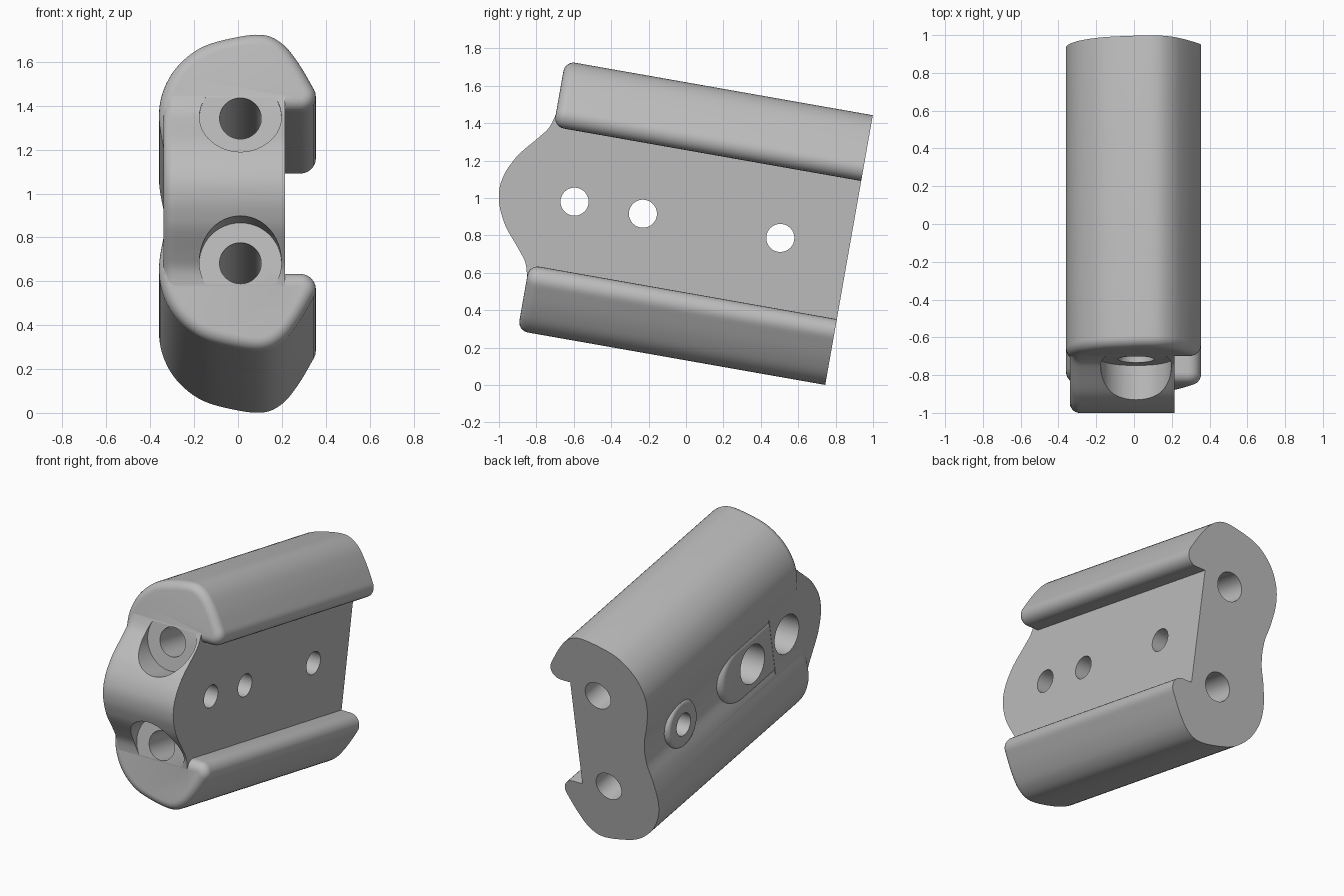
import bpy, bmesh, math
from mathutils import Vector, Matrix

cube = bpy.data.objects.get("Cube")
if cube:
    bpy.data.objects.remove(cube, do_unlink=True)

FRONT, BACK, WALL = -0.937, 0.733, 0.214
TILT, MID = math.radians(-10), 0.862

steel = bpy.data.materials.new("plain_grey")
steel.use_nodes = True
grey = (0.5, 0.5, 0.5, 1)
steel.diffuse_color = grey
steel.node_tree.nodes["Principled BSDF"].inputs["Base Color"].default_value = grey


def smooth_path(pts, steps=5):
    """Catmull-Rom curve through the points."""
    p = [Vector(q) for q in [pts[0], *pts, pts[-1]]]
    out = []
    for a, b, c, d in zip(p, p[1:], p[2:], p[3:]):
        for i in range(steps):
            t = i / steps
            out.append(0.5 * (2 * b + (c - a) * t + (2 * a - 5 * b + 4 * c - d) * t * t
                              + (3 * b - a - 3 * c + d) * t ** 3))
    return out + [p[-1]]


def arc(x, y, r, first, last, n):
    """Points on a circle between two angles in degrees."""
    angles = [math.radians(first + (last - first) * i / n) for i in range(n + 1)]
    return [Vector((x + r * math.cos(a), y + r * math.sin(a))) for a in angles]


def circle(x, y, r):
    return arc(x, y, r, 0, 360, 48)[:-1]


def normals(pts):
    """Outward normals of a closed outline."""
    n = len(pts)
    area = sum(pts[i - 1].cross(pts[i]) for i in range(n))
    side = 1 if area > 0 else -1
    res = []
    for i in range(n):
        t = (pts[(i + 1) % n] - pts[i - 1]).normalized()
        res.append(Vector((t.y, -t.x)) * side)
    return res


def loft(name, outline, place, start, end, radius=0.0, norms=None):
    """Extrude an outline, rounding the rim at its start."""
    norms = norms or normals(outline)
    levels = [(start, 0), (end, 0)]
    if radius:
        rim = [math.pi / 2 * i / 6 for i in range(7)]
        levels = [(start + radius * (1 - math.sin(a)),
                   radius * (1 - math.cos(a))) for a in reversed(rim)] + [(end, 0)]
    bm = bmesh.new()
    rings = [[bm.verts.new(place(p - n * inset, d)) for p, n in zip(outline, norms)]
             for d, inset in levels]
    for r, s in zip(rings, rings[1:]):
        for i in range(len(r)):
            bm.faces.new((r[i - 1], r[i], s[i], s[i - 1]))
    bm.faces.new(rings[0])
    bm.faces.new(rings[-1])
    bmesh.ops.recalc_face_normals(bm, faces=bm.faces)
    mesh = bpy.data.meshes.new(name)
    bm.to_mesh(mesh)
    bm.free()
    mesh.materials.append(steel)
    obj = bpy.data.objects.new(name, mesh)
    bpy.context.collection.objects.link(obj)
    return obj


def along_length(p, d):
    return (p.x, d, p.y)


def across(p, d):
    return (d, p.x, p.y)


def combine(target, other, operation):
    bpy.ops.object.select_all(action='DESELECT')
    bpy.context.view_layer.objects.active = target
    target.select_set(True)
    mod = target.modifiers.new("join_or_cut", 'BOOLEAN')
    mod.operation, mod.object, mod.solver = operation, other, 'EXACT'
    bpy.ops.object.modifier_apply(modifier=mod.name)
    bpy.data.objects.remove(other, do_unlink=True)


# Main rail: two round lobes with lips and an open channel
lip = arc(0.285, -0.445, 0.07, 90, -30, 8)
lobe = smooth_path([lip[-1], (0.276, -0.60), (0.20, -0.692), (0.105, -0.732),
                    (-0.05, -0.711), (-0.18, -0.666), (-0.285, -0.575), (-0.345, -0.46),
                    (-0.36, -0.34), (-0.338, -0.2), (-0.308, -0.09), (-0.30, 0)])
half = [Vector((WALL, -0.375))] + lip[:-1] + lobe
outline = half + [Vector((p.x, -p.y)) for p in reversed(half[:-1])]
norms = normals(outline)
norms[0], norms[-1] = Vector((0, 1)), Vector((0, -1))   # channel wall stays flat
body = loft("rail_bracket", outline, along_length, FRONT, BACK, 0.055, norms)

# Rounded nose blending into the front
flank = [(-1.152, 0.08), (-1.122, 0.15), (-1.085, 0.21),
         (-1.005, 0.305), (-0.958, 0.37), (-0.935, 0.45)]
curve = smooth_path([(u, -w) for u, w in reversed(flank)] + [(-1.165, 0)] + flank, 4)
outline = curve + [Vector((-0.6, 0.45)), Vector((-0.6, -0.45))]
norms = [Vector((-1, 0))] * len(curve) + [Vector((0, 0))] * 2
combine(body, loft("nose", outline, across, -0.34, WALL, 0.055, norms), 'UNION')

# Raised pad around the two large holes, and a boss for the rear hole
pad = arc(-0.25, 0, 0.2, -90, 90, 24) + arc(-0.75, 0, 0.2, 90, 270, 24)
combine(body, loft("pad", pad, across, -0.338, 0.1, 0.05), 'UNION')
combine(body, loft("rear_boss", circle(0.36, 0, 0.16), across, -0.335, 0.1, 0.03), 'UNION')

# Lengthwise bolt holes with seats cut into the nose
for w in (-0.335, 0.335):
    for r, a, b in ((0.187, -1.4, FRONT - 0.002), (0.095, -1.41, 1.0)):
        combine(body, loft("bolt_cutter", circle(0.011, w, r), along_length, a, b), 'DIFFERENCE')

# Cross holes, the front two with deep counterbores
for u in (-0.757, -0.386, 0.36):
    combine(body, loft("hole_cutter", circle(u, 0, 0.075), across, -0.7, 0.6), 'DIFFERENCE')
    if u < 0:
        combine(body, loft("seat_cutter", circle(u, 0, 0.13), across, -0.6, 0.05), 'DIFFERENCE')

# Tilt into place and shade
body.data.transform(Matrix.Rotation(TILT, 4, 'X') @ Matrix.Translation((0, 0, MID)))
bpy.ops.object.select_all(action='DESELECT')
body.select_set(True)
bpy.context.view_layer.objects.active = body
bpy.ops.object.shade_smooth_by_angle(angle=math.radians(30))
